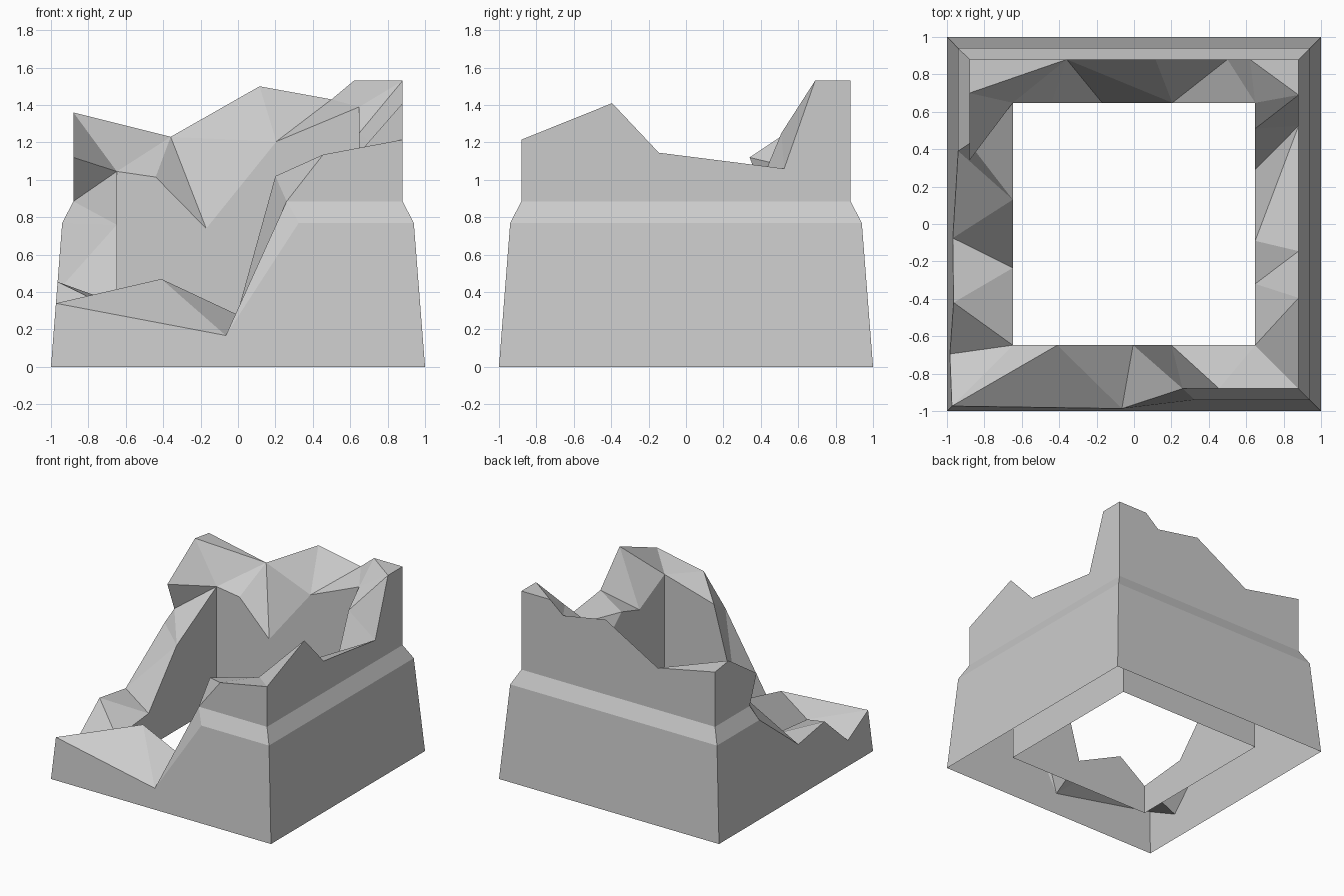
import bpy
import bmesh
from math import pi
from mathutils import Matrix, Vector

default_cube = bpy.data.objects.get("Cube")
if default_cube:
    bpy.data.objects.remove(default_cube, do_unlink=True)

# Plain stone colour
stone = bpy.data.materials.new("grey_stone")
stone.use_nodes = True
stone_colour = (0.6, 0.6, 0.6, 1)
stone.diffuse_color = stone_colour
stone.node_tree.nodes["Principled BSDF"].inputs["Base Color"].default_value = stone_colour

# Wall section: battered plinth, chamfer, then an upright wall
PLINTH, CHAMFER, TOP = 0.77, 0.885, 9
INNER, INNER_FOOT = 0.648, 0.065


def outer_offset(z):
    if z <= PLINTH:
        return 1 - 0.06 * z / PLINTH
    return 0.94 - 0.06 * min(1, (z - PLINTH) / (CHAMFER - PLINTH))


def inner_offset(z):
    return INNER


# Broken rims (distance along wall, height), front, right, back, left.
# Each wall runs anticlockwise from corner -1; the next wall supplies its end.
outer_rim = [
    [(-1, 0.34), (-0.065, 0.168), (0.325, PLINTH), (0.26, CHAMFER), (0.455, 1.135)],
    [(-1, 1.215), (-0.395, 1.41), (-0.145, 1.145), (0.525, 1.06), (0.69, 1.53)],
    [(-1, 1.53), (-0.62, 1.53), (-0.5, 1.43), (-0.115, 1.5), (0.36, 1.23)],
    [(-1, 1.335), (-0.7, 1.36), (-0.34, 1.12), (-0.43, CHAMFER),
     (-0.39, PLINTH), (0.075, 0.4), (0.42, 0.455), (0.695, 0.2)],
]
inner_rim = [
    [(-1, 0.3), (-0.41, 0.47), (-0.005, 0.28), (0.2, 1.02)],
    [(-1, 1.145), (-0.32, 0.98), (-0.09, 1.05), (0.29, 0.72), (0.51, 1.25)],
    [(-1, 1.39), (-0.205, 1.205), (0.17, 0.74), (0.44, 1.015)],
    [(-1, 1.045), (-0.13, 0.76), (0.235, 0.34)],
]

bm = bmesh.new()


def place(side, t, z, offset):
    """Point on one wall; t of -1 or 1 means the wall's corner."""
    d = offset(z)
    along = t * d if abs(t) == 1 else t
    return Matrix.Rotation(side * pi / 2, 3, "Z") @ Vector((along, -d, z))


def add_face(points):
    bm.faces.new([bm.verts.new(p) for p in points])


def add_wall(rim, side, low, high, offset):
    """Flat wall band between two heights, cut off by the broken rim."""
    path = rim[side] + [(1, rim[(side + 1) % 4][0][1])]
    outline = [(t, min(z, high)) for t, z in path
               if low <= z <= high or (abs(t) == 1 and z > high)]
    for end in (path[-1], path[0]):
        if end[1] > low:
            outline.append((end[0], low))
    add_face([place(side, t, z, offset) for t, z in outline])


# Outer bands and inner walls, hollow and open underneath
for side in range(4):
    for low, high in ((0, PLINTH), (PLINTH, CHAMFER), (CHAMFER, TOP)):
        add_wall(outer_rim, side, low, high, outer_offset)
    add_wall(inner_rim, side, INNER_FOOT, TOP, inner_offset)


def rim_loop(rim, offset):
    return [place(side, t, z, offset) for side in range(4) for t, z in rim[side]]


# Rubble top: step along the outer (O) or inner (I) rim, or clip an outer ear (E)
outer = rim_loop(outer_rim, outer_offset)
inner = rim_loop(inner_rim, inner_offset)
o = i = 0
for step in "IOIEIOIO" "OIOIOIIOI" "EOIOOIII" "EOOIOOIOIOO":
    a, b = outer[o % len(outer)], inner[i % len(inner)]
    if step == "I":
        i += 1
        add_face([a, inner[i % len(inner)], b])
        continue
    if step == "E":
        add_face([outer[(o + k) % len(outer)] for k in range(3)])
        o += 1
    o += 1
    add_face([a, outer[o % len(outer)], b])

bmesh.ops.remove_doubles(bm, verts=bm.verts[:], dist=0.0005)
bmesh.ops.recalc_face_normals(bm, faces=bm.faces[:])
mesh = bpy.data.meshes.new("ruined_tower_base")
bm.to_mesh(mesh)
bm.free()
mesh.materials.append(stone)
tower = bpy.data.objects.new("ruined_tower_base", mesh)
bpy.context.collection.objects.link(tower)
